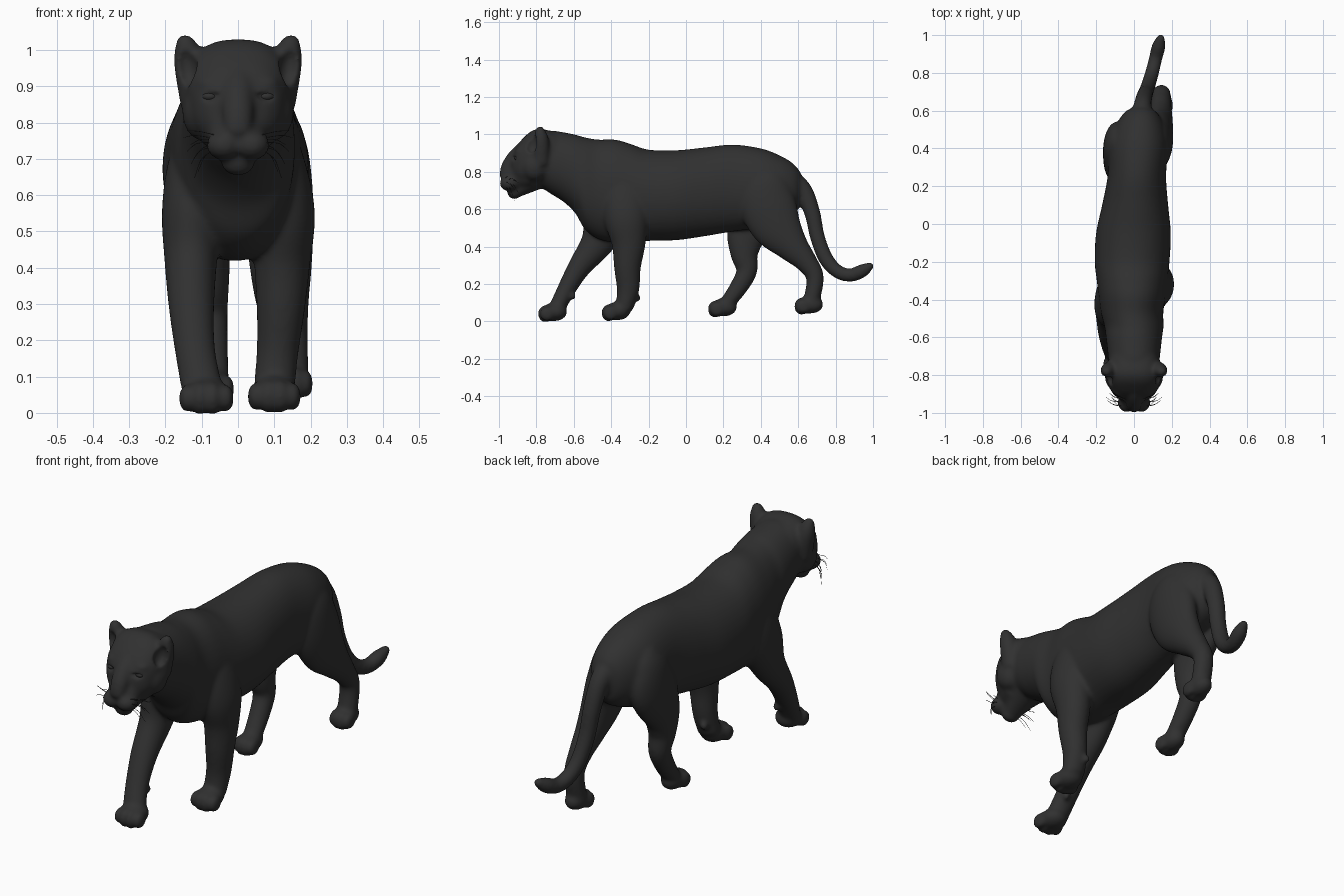
import bpy, bmesh, math
from mathutils import Vector, Matrix

fur = bpy.data.materials.new("black fur")
fur.diffuse_color = (0.03, 0.03, 0.03, 1)


def spline(pts, steps=6):
    """Catmull-Rom through tuples (x, y, z, side radius, other radius)."""
    p = [Vector(q) for q in pts]
    p = [2 * p[0] - p[1]] + p + [2 * p[-1] - p[-2]]
    out = []
    for i in range(1, len(p) - 2):
        a, b, c, d = p[i - 1:i + 3]
        for k in range(steps):
            t = k / steps
            out.append(0.5 * (2 * b + (c - a) * t + (2 * a - 5 * b + 4 * c - d) * t * t
                              + (3 * b - a - 3 * c + d) * t ** 3))
    return out + [p[-2]]


def loft(bm, pts, axis=(1, 0, 0), n=28, power=1.0, upright=False):
    """Closed tube with elliptical rings across a smooth path."""
    st = spline(pts)
    rings = []
    for i, s in enumerate(st):
        c = Vector(s[:3])
        t = (Vector(st[min(i + 1, len(st) - 1)][:3]) - Vector(st[max(i - 1, 0)][:3])).normalized()
        if upright:
            t = Vector((0, -1, 0))
        side = Vector(axis)
        side = (side - t * side.dot(t)).normalized()
        up = t.cross(side)
        ring = []
        for k in range(n):
            a = 2 * math.pi * k / n
            u, v = math.cos(a), math.sin(a)
            u = math.copysign(abs(u) ** power, u)
            v = math.copysign(abs(v) ** power, v)
            ring.append(bm.verts.new(c + side * u * s[3] + up * v * s[4]))
        rings.append(ring)
    faces = [bm.faces.new(rings[0]), bm.faces.new(rings[-1][::-1])]
    for r, q in zip(rings, rings[1:]):
        for k in range(n):
            faces.append(bm.faces.new((r[k], q[k], q[(k + 1) % n], r[(k + 1) % n])))
    bmesh.ops.recalc_face_normals(bm, faces=faces)


def ball(bm, c, r, tilt=0.0):
    m = Matrix.Translation(c) @ Matrix.Rotation(tilt, 4, 'Y') @ Matrix.Diagonal((*r, 1))
    bmesh.ops.create_uvsphere(bm, u_segments=24, v_segments=16, radius=1, matrix=m)


def make(name, bm):
    me = bpy.data.meshes.new(name)
    bm.to_mesh(me)
    bm.free()
    ob = bpy.data.objects.new(name, me)
    bpy.context.collection.objects.link(ob)
    return ob


def profile(rows):
    """Rows of y, top, bottom, half width; the rump drifts to +x."""
    return [(max(-.01, min(.035, y * .06)) if y > -.5 else 0, y, (t + b) / 2, w, (t - b) / 2)
            for y, t, b, w in rows]


def paw(bm, x, y0, zb, hw):
    ball(bm, (x, y0 + .09, zb + .05), (hw * .88, .07, .049))
    for i in (-1.5, -.5, .5, 1.5):
        ball(bm, (x + i * hw * .48, y0 + .036 + .011 * abs(i), zb + .04),
             (hw * .31, .04, .04 + (.008 if abs(i) < 1 else 0)))


bm = bmesh.new()

# torso and neck
loft(bm, profile([
    (.615, .79, .66, .04), (.60, .815, .60, .075), (.565, .85, .56, .105),
    (.50, .888, .53, .135), (.40, .925, .50, .155), (.25, .945, .48, .155),
    (.10, .93, .455, .175), (-.05, .915, .434, .198), (-.20, .918, .43, .198),
    (-.30, .95, .42, .187), (-.38, .972, .42, .178), (-.47, .972, .44, .165),
    (-.54, .984, .49, .157), (-.59, .998, .575, .15), (-.65, 1.01, .635, .143),
    (-.72, 1.02, .68, .135), (-.78, 1.01, .72, .12)]), n=40, power=.95, upright=True)

# skull, bridge of the nose, muzzle, jaw
loft(bm, profile([
    (-.70, 1.01, .74, .13), (-.78, 1.03, .73, .146), (-.83, 1.015, .725, .142),
    (-.87, .98, .73, .128), (-.90, .945, .74, .11), (-.925, .90, .76, .08),
    (-.935, .87, .78, .05)]), n=40, power=.8, upright=True)
loft(bm, [(0, -.84, .93, .06, .05), (0, -.90, .888, .048, .045),
          (0, -.945, .83, .044, .042), (0, -.97, .787, .038, .03)])
loft(bm, [(0, -.84, .79, .12, .085), (0, -.90, .775, .09, .078),
          (0, -.965, .752, .055, .035)])
loft(bm, [(0, -.78, .78, .10, .07), (0, -.91, .695, .046, .036)])
ball(bm, (0, -.975, .782), (.035, .024, .022))
ball(bm, (0, -.918, .69), (.047, .038, .037))
for s in (-1, 1):
    ball(bm, (s * .038, -.945, .738), (.05, .052, .042))       # muzzle pads
    ball(bm, (s * .098, -.81, .83), (.056, .07, .08))          # cheeks
    ball(bm, (s * .072, -.882, .908), (.042, .032, .02))       # brows
    # ears: wide at the root, rounded at the tip
    loft(bm, [(s * .115, -.775, .84, .042, .045), (s * .134, -.775, .965, .043, .043),
              (s * .147, -.782, 1.028, .025, .023), (s * .149, -.785, 1.042, .01, .01)])

# tail
loft(bm, [(.035, .54, .77, .06, .06), (.045, .625, .70, .048, .05), (.055, .675, .58, .043, .043),
          (.065, .703, .45, .04, .04), (.08, .748, .335, .038, .04), (.098, .81, .267, .037, .037),
          (.115, .88, .247, .036, .036), (.132, .945, .272, .036, .036),
          (.145, 1.0, .306, .016, .016)], n=20)

# four legs in mid stride, shoulder or hip down to the wrist
loft(bm, [(-.085, -.33, .80, .06, .08), (-.115, -.365, .68, .078, .125),
          (-.125, -.42, .55, .085, .13), (-.13, -.475, .42, .073, .09),
          (-.128, -.57, .29, .063, .062), (-.118, -.64, .17, .056, .049),
          (-.10, -.69, .07, .057, .044)])
loft(bm, [(.08, -.33, .80, .06, .08), (.108, -.325, .68, .078, .12),
          (.125, -.32, .55, .087, .118), (.122, -.307, .42, .078, .092),
          (.118, -.313, .29, .067, .072), (.109, -.31, .17, .058, .06),
          (.10, -.33, .07, .057, .047)])
loft(bm, [(-.06, .41, .82, .05, .07), (-.075, .41, .74, .075, .12), (-.088, .39, .62, .076, .15),
          (-.09, .325, .47, .07, .11), (-.085, .312, .36, .061, .075),
          (-.08, .325, .27, .052, .056), (-.075, .28, .18, .048, .048),
          (-.07, .21, .085, .046, .038)])
loft(bm, [(.075, .41, .82, .06, .07), (.103, .42, .74, .083, .13), (.122, .435, .63, .083, .15),
          (.135, .485, .51, .073, .135), (.14, .57, .40, .063, .088),
          (.143, .645, .315, .053, .059), (.145, .69, .23, .048, .047),
          (.145, .665, .08, .05, .043)])
paw(bm, -.087, -.795, 0, .074)
paw(bm, .10, -.456, .005, .072)
paw(bm, -.07, .113, .025, .058)
paw(bm, .147, .575, .04, .058)
ball(bm, (-.085, -.605, .135), (.018, .018, .022))   # dewclaws
ball(bm, (.08, -.258, .125), (.018, .018, .022))
body = make("panther_body", bm)

# cutter for ear cups and eye sockets
bm = bmesh.new()
for s in (-1, 1):
    ball(bm, (s * .142, -.827, .955), (.03, .036, .055), s * .15)
    ball(bm, (s * .078, -.93, .872), (.032, .028, .012), s * .15)
cutter = make("ear_and_eye_cutter", bm)
cutter.hide_render = True


# blend all parts into one skin
def remesh(size):
    m = body.modifiers.new("blend", 'REMESH')
    m.mode, m.voxel_size, m.use_smooth_shade = 'VOXEL', size, True


def smooth(times):
    m = body.modifiers.new("soften", 'SMOOTH')
    m.factor, m.iterations = .5, times


remesh(.008)
smooth(9)
cut = body.modifiers.new("cups", 'BOOLEAN')
cut.operation, cut.object, cut.solver = 'DIFFERENCE', cutter, 'EXACT'
remesh(.0075)
smooth(4)
bpy.context.view_layer.objects.active = body
body.select_set(True)
bpy.ops.object.convert(target='MESH')
bpy.ops.object.shade_smooth()
body.data.materials.clear()
body.data.materials.append(fur)
bpy.data.objects.remove(cutter)

# eyes
bm = bmesh.new()
for s in (-1, 1):
    ball(bm, (s * .077, -.896, .872), (.024, .021, .014))
eyes = make("eyes", bm)

# whiskers fanning out from the muzzle pads
bm = bmesh.new()
for s in (-1, 1):
    for i in range(8):
        f = i / 7
        x, y, z = .06 + .015 * (i % 2), -.965 + .02 * (i % 3), .765 - .045 * f
        dx, dz = .08 - .035 * f, .012 - .085 * f
        r = .0011
        loft(bm, [(s * x, y, z, r, r),
                  (s * (x + dx * .6), y + .01, z + dz * .4 + .006, r, r),
                  (s * (x + dx), y + .03, z + dz, r * .5, r * .5)], axis=(0, 1, 0), n=6)
whiskers = make("whiskers", bm)

for ob in (eyes, whiskers):
    ob.data.materials.append(fur)
    for p in ob.data.polygons:
        p.use_smooth = True
